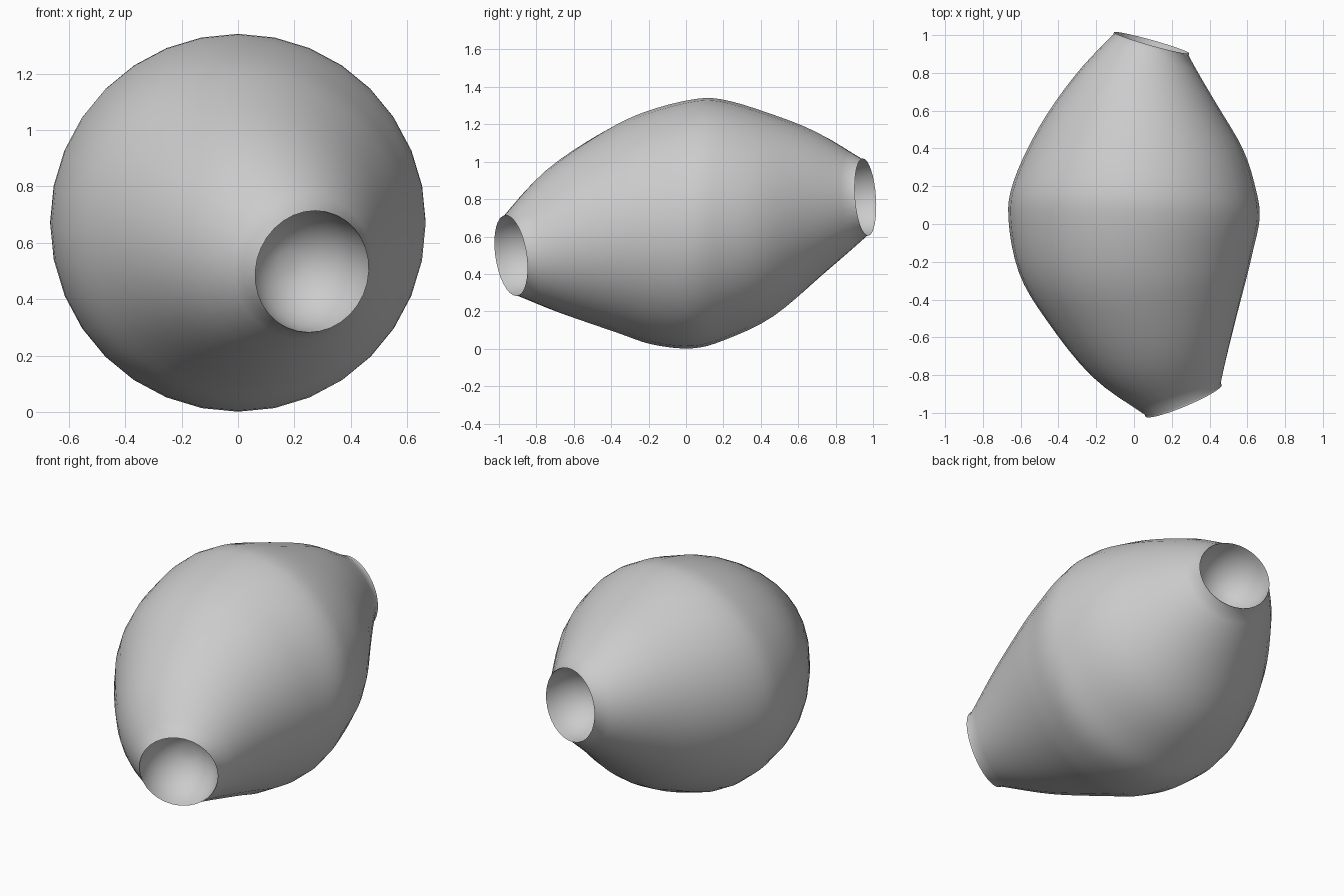
import bpy, bmesh, math
from mathutils import Vector

if "Cube" in bpy.data.objects:
    bpy.data.objects.remove(bpy.data.objects["Cube"])

SIDES = 32

# Ring stations from front mouth to back mouth: centre, radius, axis (pointing backwards)
STATIONS = [
    ((0.258, -0.925, 0.500), 0.218, (-0.38, 0.91, 0.14)),
    ((0.150, -0.690, 0.575), 0.390, (-0.30, 0.95, 0.09)),
    ((0.065, -0.400, 0.625), 0.540, (-0.20, 0.98, 0.06)),
    ((0.010, -0.200, 0.645), 0.622, (-0.09, 0.99, 0.03)),
    ((0.000, 0.030, 0.667), 0.665, (0.00, 1.00, 0.00)),
    ((0.005, 0.200, 0.690), 0.643, (0.04, 1.00, 0.01)),
    ((0.035, 0.450, 0.718), 0.545, (0.10, 0.99, 0.03)),
    ((0.055, 0.710, 0.780), 0.382, (0.17, 0.98, 0.05)),
    ((0.090, 0.948, 0.810), 0.207, (0.27, 0.96, 0.07)),
]


def catmull(a, b, c, d, t):
    return 0.5 * (2 * b + (c - a) * t + (2 * a - 5 * b + 4 * c - d) * t * t
                  + (3 * b - a - 3 * c + d) * t ** 3)


def smooth_stations(stations, steps=4):
    flat = [Vector((*c, r, *n)) for c, r, n in stations]
    flat = [2 * flat[0] - flat[1]] + flat + [2 * flat[-1] - flat[-2]]
    out = []
    for i in range(1, len(flat) - 2):
        out += [catmull(*flat[i - 1:i + 3], k / steps) for k in range(steps)]
    out.append(flat[-2])
    return [(Vector(f[0:3]), f[3], Vector(f[4:7]).normalized()) for f in out]


def loft(name, rings, cap_end=False):
    bm = bmesh.new()
    loops = []
    for centre, radius, axis in rings:
        u = Vector((0, 0, 1)).cross(axis).normalized()
        v = axis.cross(u)
        loops.append([bm.verts.new(centre + radius * (
            u * math.cos(2 * math.pi * k / SIDES) + v * math.sin(2 * math.pi * k / SIDES)))
            for k in range(SIDES)])
    for a, b in zip(loops, loops[1:]):
        for k in range(SIDES):
            j = (k + 1) % SIDES
            bm.faces.new((a[k], a[j], b[j], b[k]))
    if cap_end:
        centre, radius, axis = rings[-1]
        tip = bm.verts.new(centre)
        for k in range(SIDES):
            bm.faces.new((loops[-1][k], loops[-1][(k + 1) % SIDES], tip))
    for f in bm.faces:
        f.smooth = True
    mesh = bpy.data.meshes.new(name)
    bm.to_mesh(mesh)
    bm.free()
    ob = bpy.data.objects.new(name, mesh)
    bpy.context.collection.objects.link(ob)
    return ob


# Barrel body with a short straight lip at each mouth
body = smooth_stations(STATIONS)
LIP = 0.012
front, back = body[0], body[-1]
front_rim = (front[0] - front[2] * LIP, front[1], front[2])
back_rim = (back[0] + back[2] * LIP, back[1], back[2])
loft("barrel_body", [front_rim] + body + [back_rim])


# Rounded recess inside each mouth
def recess(name, rim, inward, depth=0.24):
    centre, radius, axis = rim
    d = axis * inward
    rings = []
    for k in range(9):
        a = math.pi / 2 * k / 9
        rings.append((centre + d * depth * math.sin(a), radius * math.cos(a), -d))
    rings[0] = (centre, radius, -d)
    return loft(name, rings, cap_end=True)


recess("front_recess", front_rim, 1)
recess("back_recess", back_rim, -1)
